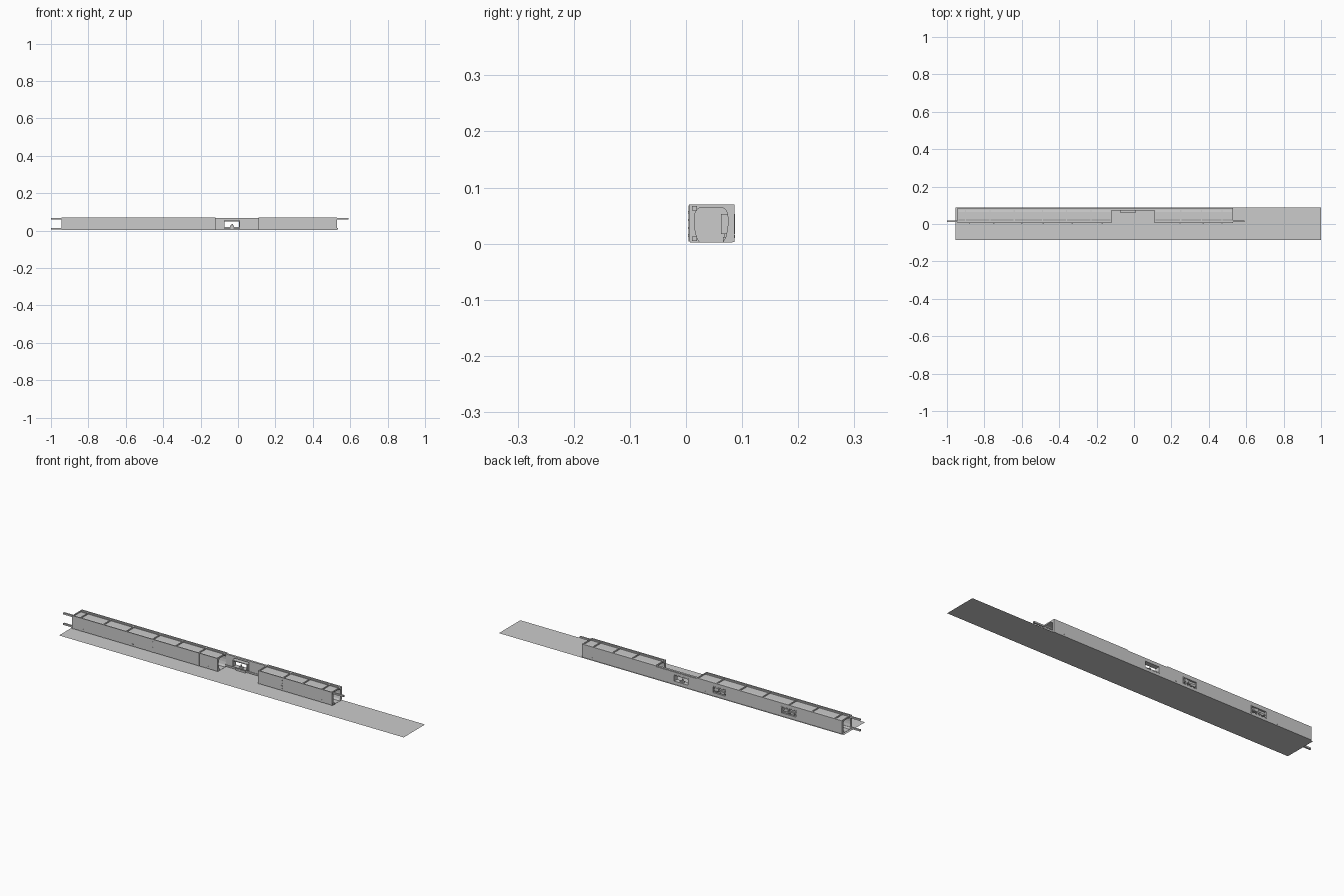
import bpy, bmesh

if "Cube" in bpy.data.objects:
    bpy.data.objects.remove(bpy.data.objects["Cube"])


def make(name, bm):
    bmesh.ops.recalc_face_normals(bm, faces=bm.faces)
    me = bpy.data.meshes.new(name)
    bm.to_mesh(me)
    bm.free()
    ob = bpy.data.objects.new(name, me)
    bpy.context.collection.objects.link(ob)
    return ob


def boxes(name, items):
    """items: (x0, x1, y0, y1, z0, z1)"""
    bm = bmesh.new()
    for x0, x1, y0, y1, z0, z1 in items:
        r = bmesh.ops.create_cube(bm, size=1)
        for v in r["verts"]:
            v.co = (x0 + (v.co.x + .5) * (x1 - x0),
                    y0 + (v.co.y + .5) * (y1 - y0),
                    z0 + (v.co.z + .5) * (z1 - z0))
    return make(name, bm)


def mirrored(half):
    """Half profile as (offset from centre, z), bottom to top."""
    return [(YC + y, z) for y, z in half] + [(YC - y, z) for y, z in reversed(half)]


def rings(name, outer, inner, spans):
    bm = bmesh.new()
    n = len(outer)
    for x0, x1 in spans:
        loops = [[bm.verts.new((x, y, z)) for y, z in p]
                 for p, x in ((outer, x0), (outer, x1), (inner, x1), (inner, x0))]
        for a, b in zip(loops, loops[1:] + loops[:1]):
            for i in range(n):
                j = (i + 1) % n
                bm.faces.new((a[i], a[j], b[j], b[i]))
    return make(name, bm)


YC = 0.045
F, B = 0.005, 0.086            # outer faces of the front and back walls
LEFT, RIGHT = (-0.945, -0.12), (0.11, 0.53)

# ground sheet
bm = bmesh.new()
bm.faces.new([bm.verts.new(c) for c in
              ((-.955, -.086, 0), (1, -.086, 0), (1, .087, 0), (-.955, .087, 0))])
make("ground_sheet", bm)

# corridor lining and frame ribs
inner = mirrored([(.021, .003), (.026, .012), (.029, .026), (.030, .040),
                  (.029, .054), (.025, .061), (.020, .064)])
shell = mirrored([(.022, .002), (.027, .012), (.030, .026), (.031, .040),
                  (.032, .056), (.028, .063), (.022, .066)])
rings("corridor_lining", shell, inner, [LEFT, RIGHT])
frame = mirrored([(.038, .002), (.039, .012), (.039, .026), (.039, .040),
                  (.039, .060), (.038, .070), (.021, .070)])
ribs = [-.942, -.90, -.77, -.64, -.49, -.36, -.23, -.123, .113, .25, .36, .47, .527]
rings("frame_ribs", frame, inner, [(x - .003, x + .003) for x in ribs])

# bulkhead closing the passage
bm = bmesh.new()
bm.faces.new([bm.verts.new((-.49, y, z)) for y, z in inner])
make("bulkhead", bm)

# front wall in two runs
boxes("front_wall", [(a, b, F, F + .003, .004, .068) for a, b in (LEFT, RIGHT)])

# back wall around three window openings
windows = [(-.69, -.60), (-.29, -.21), (-.075, .01)]
W0, W1 = .02, .052
wall = [(LEFT[0], RIGHT[1], B - .003, B, .003, W0),
        (LEFT[0], RIGHT[1], B - .003, B, W1, .066)]
edges = [LEFT[0]] + [e for w in windows for e in w] + [RIGHT[1]]
wall += [(edges[i], edges[i + 1], B - .003, B, W0, W1) for i in range(0, len(edges), 2)]
wall += [(-.12, -.075, .075, .078, .003, .062), (.01, .11, .075, .078, .003, .062)]
boxes("back_wall", wall)

# window frames and their fittings
parts = []
for i, (a, b) in enumerate(windows):
    y0 = .062 if i == 2 else .078
    parts += [(a, a + .004, y0, B + .001, W0, W1), (b - .004, b, y0, B + .001, W0, W1),
              (a, b, y0, B + .001, W1 - .003, W1 + .001), (a, b, y0, B + .001, W0 - .003, W0)]
    if i < 2:
        m = (a + b) / 2
        parts += [(m - .028, m - .006, .079, .085, .024, .036),
                  (m + .006, m + .028, .079, .085, .032, .046),
                  (m - .03, m + .03, .08, .083, .033, .036)]
boxes("window_frames", parts)

# small console in the gap
boxes("console", [(-.06, -.005, .066, .08, .003, .012), (-.042, -.022, .068, .078, .012, .026),
                  (-.036, -.028, .07, .074, .026, .036)])

# lengthwise rails, the front ones overhanging the ends
rails = []
for a, b in ((-1.0, -.12), (.11, .59)):
    rails.append((a, b, .011, .020, .059, .067))
rails += [(-1.0, -.12, .011, .020, .005, .013), (.11, .535, .011, .020, .005, .013)]
rails += [(LEFT[0], RIGHT[1], .072, .083, z, z + .008) for z in (.004, .060)]
for a, b in (LEFT, RIGHT):
    rails += [(a, b, .007, .015, .030, .036), (a, b, .075, .083, .030, .036)]
    rails += [(a, b, F, .010, .066, .070), (a, b, .081, B, .066, .070)]
boxes("rails", rails)

# beam over the gap
boxes("gap_beam", [(-.12, .11, .076, B, .057, .066)])

# wall rivets and seam strips
rivets = []
for x in (-.485, .245):
    rivets += [(x - .003, x + .003, F - .001, F, z, z + .004) for z in (.012, .026, .040, .054)]
for x in (-.88, -.75, -.60, -.33, -.17, .37, .47):
    rivets.append((x - .003, x + .003, F - .001, F, .012, .017))
    rivets.append((x - .003, x + .003, B, B + .001, .010, .015))
rivets += [(x - .002, x + .002, F - .0008, F, .004, .068) for x in (-.495, -.225)]
boxes("wall_rivets", rivets)
